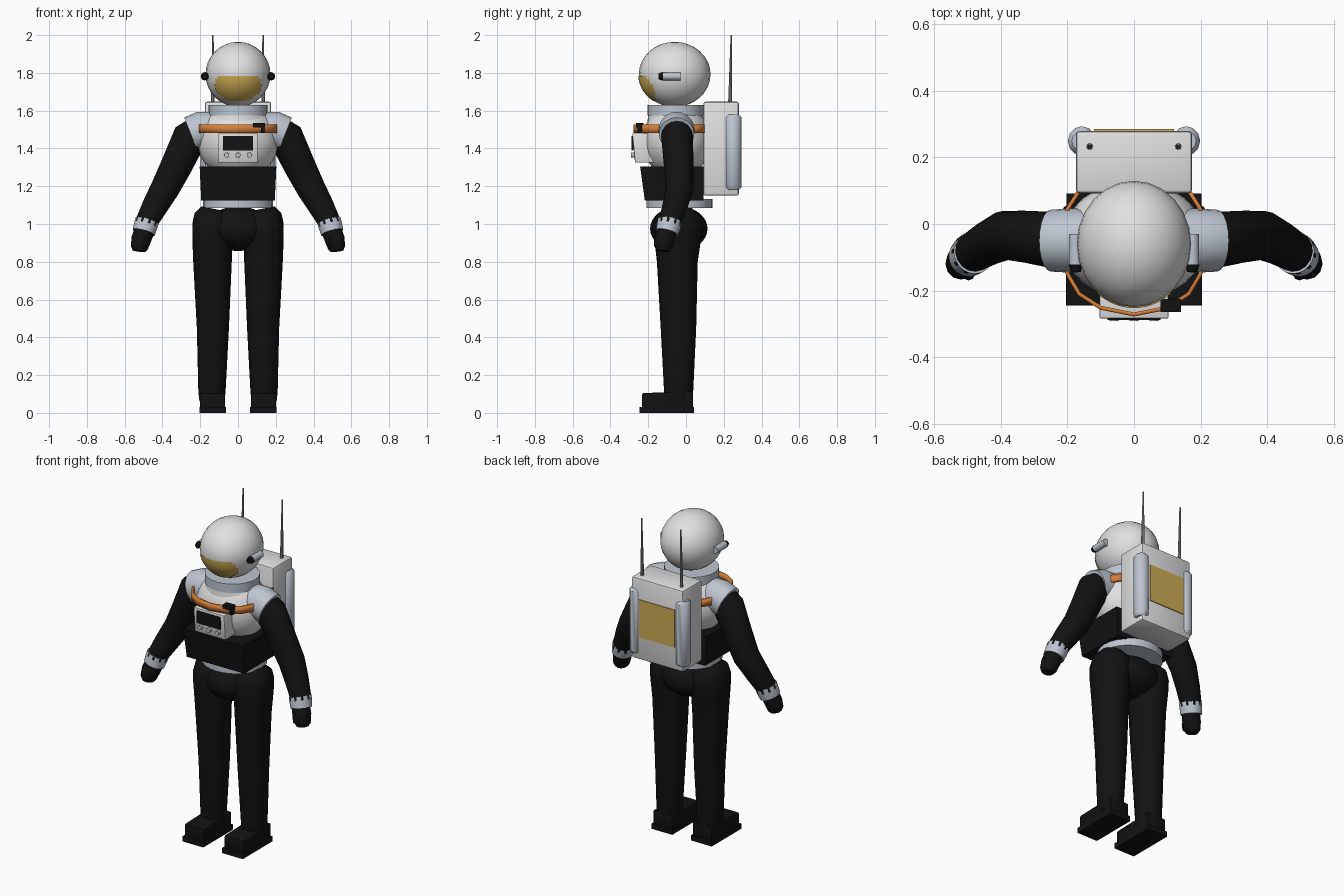
import bpy, bmesh, math
from mathutils import Vector, Matrix

if "Cube" in bpy.data.objects:
    bpy.data.objects.remove(bpy.data.objects["Cube"])


def material(name, r, g, b):
    m = bpy.data.materials.new(name)
    m.use_nodes = True
    m.diffuse_color = (r, g, b, 1)
    m.node_tree.nodes["Principled BSDF"].inputs["Base Color"].default_value = (r, g, b, 1)
    return m


WHITE = material("shell white", 0.75, 0.75, 0.75)
STEEL = material("pale blue grey", 0.51, 0.56, 0.63)
BLACK = material("suit black", 0.006, 0.006, 0.006)
GOLD = material("gold", 0.62, 0.41, 0.09)
ORANGE = material("strap orange", 0.68, 0.21, 0.04)
GREY = material("antenna grey", 0.3, 0.3, 0.31)


def finish(name, bm, mats, angle=40):
    bmesh.ops.recalc_face_normals(bm, faces=bm.faces)
    mesh = bpy.data.meshes.new(name)
    bm.to_mesh(mesh)
    bm.free()
    ob = bpy.data.objects.new(name, mesh)
    bpy.context.collection.objects.link(ob)
    for m in mats if isinstance(mats, tuple) else (mats,):
        mesh.materials.append(m)
    if angle:
        bpy.ops.object.select_all(action='DESELECT')
        ob.select_set(True)
        bpy.context.view_layer.objects.active = ob
        bpy.ops.object.shade_smooth_by_angle(angle=math.radians(angle))
    return ob


def ball(name, centre, radii, mat, u=24, v=16, keep=None):
    bm = bmesh.new()
    bmesh.ops.create_uvsphere(bm, u_segments=u, v_segments=v, radius=1)
    bmesh.ops.transform(bm, verts=bm.verts,
                        matrix=Matrix.Translation(centre) @ Matrix.Diagonal((*radii, 1)))
    if keep:
        drop = [f for f in bm.faces if not keep(f.calc_center_median())]
        bmesh.ops.delete(bm, geom=drop, context='FACES')
    return finish(name, bm, mat, 60)


def box(name, lo, hi, mat, bevel=0, shape=None):
    """Box between two corners; shape(co) may move its corners."""
    bm = bmesh.new()
    bmesh.ops.create_cube(bm, size=1)
    lo, hi = Vector(lo), Vector(hi)
    for v in bm.verts:
        v.co = Vector([(a + b) / 2 + c * (b - a) for a, b, c in zip(lo, hi, v.co)])
        if shape:
            shape(v.co)
    if bevel:
        bmesh.ops.bevel(bm, geom=bm.edges[:], offset=bevel, segments=2,
                        profile=0.5, affect='EDGES')
    return finish(name, bm, mat, 30 if bevel else 0)


def loft(name, rings, mats, n=16, rule=None):
    """Capped tube; each ring is (x, y, z, radius across, radius in depth)."""
    bm = bmesh.new()
    pts = [Vector(r[:3]) for r in rings]
    loops = []
    for i, r in enumerate(rings):
        d = (pts[min(i + 1, len(pts) - 1)] - pts[max(i - 1, 0)]).normalized()
        ref = Vector((0, 0, 1)) if abs(d.y) > 0.8 else Vector((0, 1, 0))
        side = d.cross(ref).normalized()
        depth = side.cross(d)
        loops.append([bm.verts.new(pts[i] + side * r[3] * math.cos(a) + depth * r[4] * math.sin(a))
                      for a in (math.tau * k / n for k in range(n))])
    for i in range(len(loops) - 1):
        for k in range(n):
            j = (k + 1) % n
            f = bm.faces.new((loops[i][k], loops[i][j], loops[i + 1][j], loops[i + 1][k]))
            if rule:
                f.material_index = rule(i, k)
    bm.faces.new(loops[0])
    bm.faces.new(loops[-1])
    return finish(name, bm, mats)


# helmet with gold visor skin, neck ring
ball("helmet", (0, -0.06, 1.792), (0.172, 0.19, 0.172), WHITE)
ball("visor", (0, -0.06, 1.792), (0.174, 0.193, 0.174), GOLD, 64, 64,
     lambda c: c.y < -0.1 and c.z < 1.785 and (c.x / 0.125) ** 2 + ((c.z - 1.735) / 0.085) ** 2 < 1)
loft("neck_ring", [(0, -0.055, 1.575, 0.155, 0.15), (0, -0.055, 1.63, 0.155, 0.15)], STEEL, 24)
loft("neck", [(0, -0.055, 1.53, 0.17, 0.15), (0, -0.055, 1.58, 0.15, 0.145)], WHITE, 24)

# torso
ball("chest", (0, -0.05, 1.44), (0.218, 0.18, 0.2), WHITE)


def taper_belly(co):
    if co.z < 1.2:
        co.x *= 0.96
        if co.y < 0:
            co.y += 0.025


box("belly", (-0.203, -0.243, 1.125), (0.203, 0.092, 1.305), BLACK, 0, taper_belly)
loft("belt", [(0, -0.035, 1.085, 0.186, 0.175), (0, -0.035, 1.132, 0.186, 0.175)], STEEL, 24)
ball("pelvis", (0, -0.038, 0.975), (0.175, 0.152, 0.118), BLACK)


# chest control box with screen and knobs
def tilt_panel(co):
    if co.y < -0.25 and co.z < 1.4:
        co.y += 0.015


box("control_box", (-0.104, -0.285, 1.325), (0.104, -0.17, 1.48), WHITE, 0.006, tilt_panel)
box("control_screen", (-0.08, -0.288, 1.39), (0.08, -0.279, 1.465), BLACK)
for x in (-0.06, 0, 0.06):
    loft("control_knob", [(x, -0.26, 1.365, 0.014, 0.014), (x, -0.291, 1.365, 0.013, 0.013)], STEEL, 12)

# chest strap, open behind the backpack
half = [(0.165, 0.1), (0.2, 0.045), (0.21, -0.05), (0.2, -0.15),
        (0.165, -0.21), (0.1, -0.252)]
path = half + [(0, -0.272)] + [(-x, y) for x, y in reversed(half)]
bm = bmesh.new()
pairs = [[bm.verts.new((x, y, z)) for z in (1.482, 1.526)] for x, y in path]
for (a, b), (c, d) in zip(pairs, pairs[1:]):
    bm.faces.new((a, c, d, b))
strap = finish("chest_strap", bm, ORANGE)
solid = strap.modifiers.new("thickness", 'SOLIDIFY')
solid.thickness = 0.012
solid.offset = 0
box("strap_clip", (0.08, -0.265, 1.512), (0.142, -0.225, 1.536), BLACK)
box("strap_clip_tail", (0.122, -0.258, 1.482), (0.14, -0.222, 1.515), BLACK)

# backpack
box("backpack", (-0.175, 0.092, 1.15), (0.175, 0.28, 1.648), WHITE, 0.012)
box("backpack_panel", (-0.12, 0.277, 1.29), (0.12, 0.285, 1.52), GOLD)

for s in (1, -1):
    tag = "left_" if s > 0 else "right_"

    def limb(name, rings, mat, n=16, rule=None):
        return loft(tag + name, [(s * x, y, z, a, b) for x, y, z, a, b in rings], mat, n, rule)

    # backpack tank and antenna
    limb("tank", [(0.157, 0.25, 1.18, 0.03, 0.03), (0.157, 0.25, 1.195, 0.042, 0.044),
                  (0.157, 0.25, 1.565, 0.042, 0.044), (0.157, 0.25, 1.58, 0.03, 0.03)], STEEL, 12)
    limb("antenna", [(0.133, 0.233, 1.64, 0.01, 0.01), (0.133, 0.24, 2.0, 0.004, 0.004)], GREY, 8)

    # helmet lamp
    limb("lamp", [(0.175, -0.03, 1.782, 0.021, 0.021), (0.175, -0.125, 1.782, 0.021, 0.021)], STEEL, 12)
    limb("lamp_lens", [(0.175, -0.122, 1.782, 0.022, 0.022), (0.175, -0.145, 1.782, 0.015, 0.015)], BLACK, 12)

    # arm
    limb("shoulder", [(0.13, -0.05, 1.495, 0.098, 0.096), (0.2, -0.05, 1.495, 0.1, 0.096),
                      (0.25, -0.05, 1.475, 0.095, 0.093)], STEEL, 20)
    limb("arm", [(0.2, -0.05, 1.492, 0.086, 0.084), (0.255, -0.047, 1.46, 0.092, 0.084),
                 (0.33, -0.038, 1.3, 0.083, 0.078), (0.388, -0.034, 1.185, 0.076, 0.074),
                 (0.442, -0.06, 1.09, 0.068, 0.066), (0.49, -0.088, 1.0, 0.057, 0.06)], BLACK)
    limb("cuff", [(0.499, -0.1, 0.955, 0.06, 0.06), (0.488, -0.09, 0.995, 0.063, 0.064),
                  (0.481, -0.086, 1.018, 0.063, 0.064)], (STEEL, BLACK), 30,
         lambda i, k: int(i == 1 and k % 3 == 0))
    limb("hand", [(0.495, -0.1, 0.965, 0.053, 0.052), (0.512, -0.112, 0.92, 0.053, 0.053),
                  (0.522, -0.12, 0.875, 0.046, 0.048), (0.524, -0.122, 0.857, 0.034, 0.036)], BLACK, 12)
    limb("thumb", [(0.495, -0.13, 0.945, 0.018, 0.018), (0.498, -0.152, 0.915, 0.019, 0.019),
                   (0.5, -0.155, 0.88, 0.014, 0.014)], BLACK, 8)

    # leg
    limb("leg", [(0.125, -0.04, 1.08, 0.07, 0.075), (0.132, -0.04, 1.045, 0.098, 0.118),
                 (0.136, -0.042, 1.0, 0.106, 0.13), (0.137, -0.044, 0.93, 0.105, 0.125),
                 (0.135, -0.046, 0.8, 0.102, 0.108), (0.133, -0.04, 0.45, 0.085, 0.094),
                 (0.138, -0.039, 0.11, 0.072, 0.077), (0.138, -0.039, 0.06, 0.066, 0.07)], BLACK)

    # boot
    def lower_toe(co):
        if co.y < -0.1 and co.z > 0.1:
            co.z -= 0.008

    xs = sorted((s * 0.068, s * 0.2))
    box(tag + "boot", (xs[0], -0.232, 0.02), (xs[1], 0.036, 0.113), BLACK, 0.008, lower_toe)
    box(tag + "sole", (xs[0] - 0.004, -0.245, 0), (xs[1] + 0.004, 0.042, 0.032), BLACK, 0)
